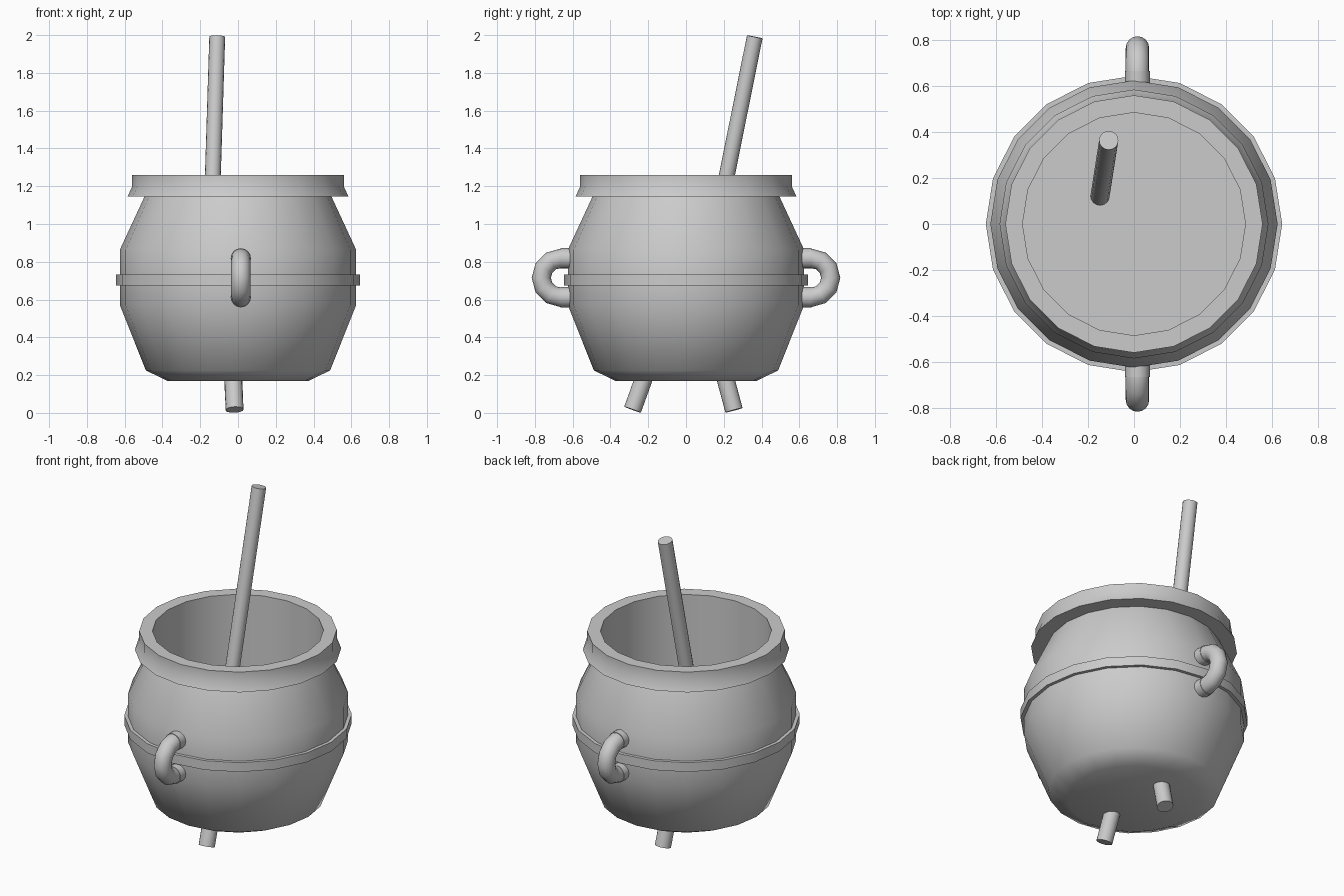
import bpy, bmesh, math
from mathutils import Vector

if "Cube" in bpy.data.objects:
    bpy.data.objects.remove(bpy.data.objects["Cube"])


def finish(name, bm, angle=45):
    bmesh.ops.recalc_face_normals(bm, faces=bm.faces)
    mesh = bpy.data.meshes.new(name)
    bm.to_mesh(mesh)
    bm.free()
    ob = bpy.data.objects.new(name, mesh)
    bpy.context.collection.objects.link(ob)
    bpy.ops.object.select_all(action='DESELECT')
    ob.select_set(True)
    bpy.context.view_layer.objects.active = ob
    bpy.ops.object.shade_smooth_by_angle(angle=math.radians(angle))
    return ob


def bridge(bm, rings, closed):
    n = len(rings[0])
    pairs = list(zip(rings, rings[1:]))
    if closed:
        pairs.append((rings[-1], rings[0]))
    else:
        bm.faces.new(rings[0])
        bm.faces.new(rings[-1])
    for a, b in pairs:
        for i in range(n):
            j = (i + 1) % n
            bm.faces.new((a[i], a[j], b[j], b[i]))


def lathe(name, profile, closed=False, sides=20):
    bm = bmesh.new()
    rings = [[bm.verts.new((r * math.cos(2 * math.pi * i / sides),
                            r * math.sin(2 * math.pi * i / sides), z))
              for i in range(sides)] for r, z in profile]
    bridge(bm, rings, closed)
    return finish(name, bm)


def tube(name, path, radius, sides=16):
    bm = bmesh.new()
    pts = [Vector(p) for p in path]
    rings = []
    for k, p in enumerate(pts):
        t = (pts[min(k + 1, len(pts) - 1)] - pts[max(k - 1, 0)]).normalized()
        u = (Vector((1, 0, 0)) - t * t.x).normalized()
        v = t.cross(u)
        rings.append([bm.verts.new(p + radius * (math.cos(2 * math.pi * i / sides) * u
                                                 + math.sin(2 * math.pi * i / sides) * v))
                      for i in range(sides)])
    bridge(bm, rings, False)
    return finish(name, bm)


# Pot with flared rim, straight inner wall and flat inner surface
lathe("cauldron_body", [(0.375, 0.17), (0.488, 0.225), (0.625, 0.57), (0.625, 0.865),
                        (0.495, 1.145), (0.585, 1.145), (0.56, 1.2), (0.56, 1.26),
                        (0.485, 1.26), (0.485, 0.8)])

# Raised belt around the belly
lathe("belly_band", [(0.6, 0.675), (0.645, 0.675), (0.645, 0.733), (0.6, 0.733)], closed=True)

# Loop handles with collars, front and back
HX, HY, HZ, HR = 0.015, 0.663, 0.715, 0.103
for side, label in ((-1, "front"), (1, "back")):
    arc = [(HX, side * (HY + HR * math.cos(a)), HZ + HR * math.sin(a))
           for a in (math.radians(90 - 30 * k) for k in range(7))]
    path = [(HX, side * 0.6, HZ + HR)] + arc + [(HX, side * 0.6, HZ - HR)]
    tube(label + "_handle", path, 0.051)
    for s, pos in ((1, "upper"), (-1, "lower")):
        z = HZ + s * HR
        tube(f"{label}_{pos}_collar", [(HX, side * 0.58, z), (HX, side * 0.665, z)], 0.054)

# Two splayed legs
tube("front_leg", [(-0.018, -0.283, 0.017), (-0.025, -0.217, 0.2)], 0.047)
tube("back_leg", [(-0.018, 0.254, 0.014), (-0.027, 0.204, 0.2)], 0.047)

# Stirring stick leaning backwards
tube("stirring_stick", [(-0.149, 0.114, 0.75), (-0.11, 0.364, 1.991)], 0.042)
